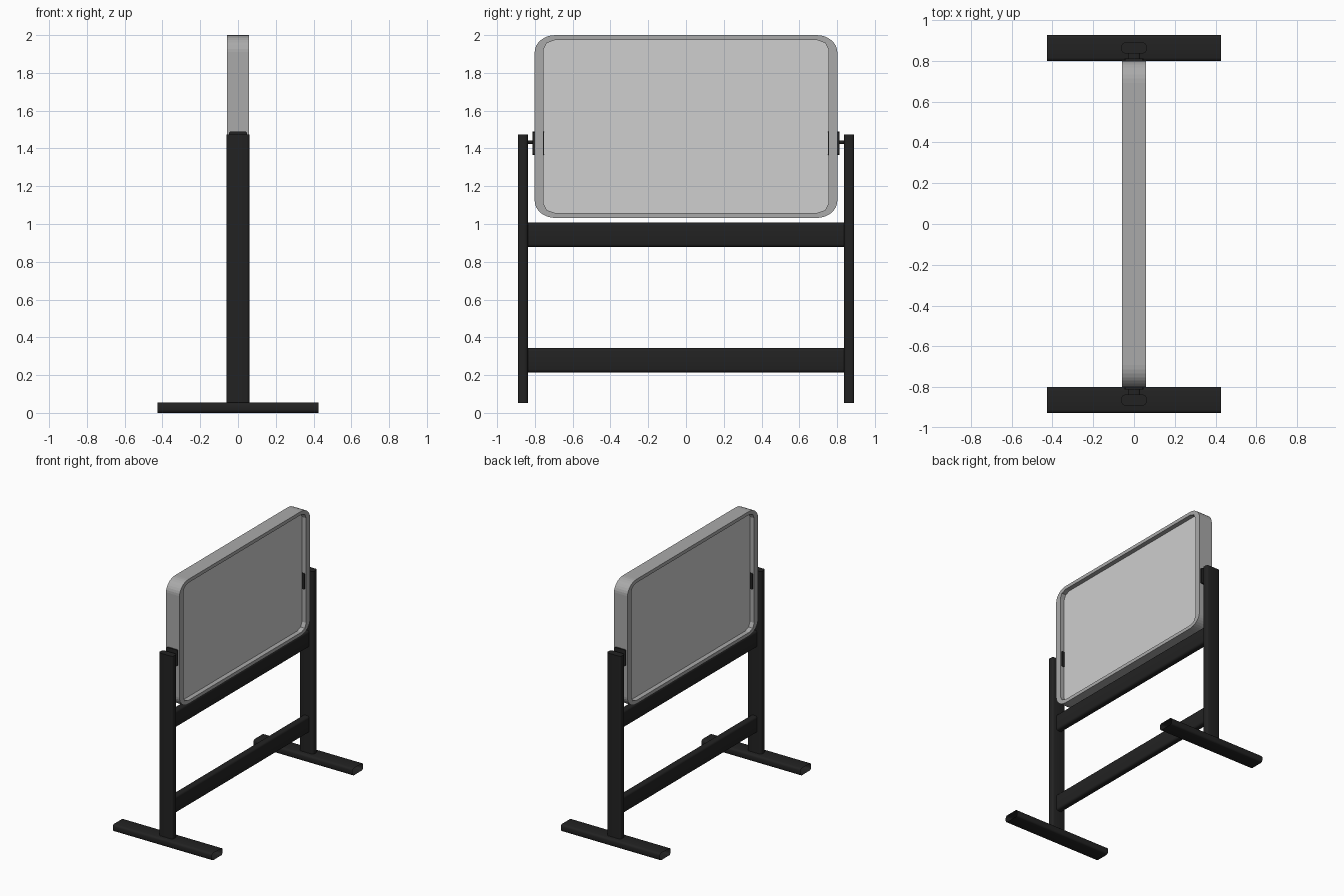
import bpy, bmesh, math
from mathutils import Vector

if "Cube" in bpy.data.objects:
    bpy.data.objects.remove(bpy.data.objects["Cube"])


def material(name, v):
    m = bpy.data.materials.new(name)
    m.diffuse_color = (v, v, v, 1)
    m.use_nodes = True
    m.node_tree.nodes["Principled BSDF"].inputs["Base Color"].default_value = m.diffuse_color
    return m


BLACK = material("black metal", 0.016)
FRAME = material("mid grey frame", 0.40)
PANEL = material("light grey panel", 0.62)


def rounded_rect(hu, hv, ru, rv, n):
    """Points of a rounded rectangle centred on the origin."""
    pts = []
    for k, (su, sv) in enumerate([(1, 1), (-1, 1), (-1, -1), (1, -1)]):
        for i in range(n + 1):
            a = math.pi / 2 * (k + i / n)
            pts.append((su * (hu - ru) + ru * math.cos(a),
                        sv * (hv - rv) + rv * math.sin(a)))
    return pts


def place(axis, u, v, w):
    """Map profile coordinates (u, v) and length w to x, y, z."""
    return {"x": (w, u, v), "y": (u, w, v), "z": (u, v, w)}[axis]


def finish(bm, name, mat, loc=(0, 0, 0), smooth=None):
    bmesh.ops.recalc_face_normals(bm, faces=bm.faces)
    me = bpy.data.meshes.new(name)
    bm.to_mesh(me)
    bm.free()
    me.materials.append(mat)
    ob = bpy.data.objects.new(name, me)
    ob.location = loc
    bpy.context.collection.objects.link(ob)
    if smooth:
        bpy.ops.object.select_all(action="DESELECT")
        bpy.context.view_layer.objects.active = ob
        ob.select_set(True)
        bpy.ops.object.shade_smooth_by_angle(angle=math.radians(smooth))
    return ob


def prism(name, axis, profile, half, loc, mat, caps=True, smooth=35):
    bm = bmesh.new()
    rings = [[bm.verts.new(place(axis, u, v, w)) for u, v in profile]
             for w in (-half, half)]
    n = len(profile)
    for i in range(n):
        j = (i + 1) % n
        bm.faces.new((rings[0][i], rings[0][j], rings[1][j], rings[1][i]))
    if caps:
        for r in rings:
            bm.faces.new(r)
    ob = finish(bm, name, mat, loc, smooth)
    if not caps:
        # open tubes: make sure the walls point outwards
        p = ob.data.polygons[0]
        c = Vector(p.center)
        c["xyz".index(axis)] = 0
        if p.normal.dot(c) < 0:
            ob.data.flip_normals()
    return ob


# Stand: flat bars with rounded edges
R = 0.016
for side, s in (("left", -1), ("right", 1)):
    y = s * 0.8635
    prism(side + "_foot", "x", rounded_rect(0.064, 0.0275, R, R, 3),
          0.426, (0, y, 0.0275), BLACK, caps=False)
    prism(side + "_post", "z", rounded_rect(0.061, 0.0265, R, R, 3),
          0.711, (0, y, 0.764), BLACK)
    # pivot: plate clamped through the frame, and a flat axle
    prism(side + "_pivot_plate", "y", rounded_rect(0.047, 0.063, 0.006, 0.006, 1),
          0.030, (0, s * 0.782, 1.428), BLACK, smooth=None)
    prism(side + "_pivot_axle", "y", rounded_rect(0.030, 0.010, 0.0099, 0.0099, 3),
          0.017, (0, s * 0.825, 1.433), BLACK)

for name, z in (("lower_crossbar", 0.279), ("upper_crossbar", 0.943)):
    prism(name, "y", rounded_rect(0.0265, 0.065, R, R, 3), 0.838,
          (0, 0, z), BLACK, caps=False)

# Board frame: rounded outer ring with a bevelled-corner opening
CZ, N, HX = 1.516, 8, 0.058
outer = rounded_rect(0.801, 0.484, 0.11, 0.09, N)
inner = rounded_rect(0.755, 0.457, 0.06, 0.05, N)
# the opening's corners are coarse: snap each to two straight cuts
for k in range(4):
    b = k * (N + 1)
    for lo in (b, b + N // 2):
        p, q = Vector(inner[lo]), Vector(inner[lo + N // 2])
        for i in range(1, N // 2):
            inner[lo + i] = tuple(p.lerp(q, i / (N // 2)))
bm = bmesh.new()
rings = [[bm.verts.new((x, u, v)) for u, v in prof]
         for prof, x in ((outer, -HX), (outer, HX), (inner, HX), (inner, -HX))]
n = len(outer)
for a in range(4):
    r, t = rings[a], rings[(a + 1) % 4]
    for i in range(n):
        j = (i + 1) % n
        bm.faces.new((r[i], r[j], t[j], t[i]))
finish(bm, "board_frame", FRAME, (0, 0, CZ))

# Writing surface, recessed on both sides
prism("board_panel", "x", rounded_rect(0.757, 0.459, 0.06, 0.05, 2),
      0.022, (0, 0, CZ), PANEL, smooth=None)
